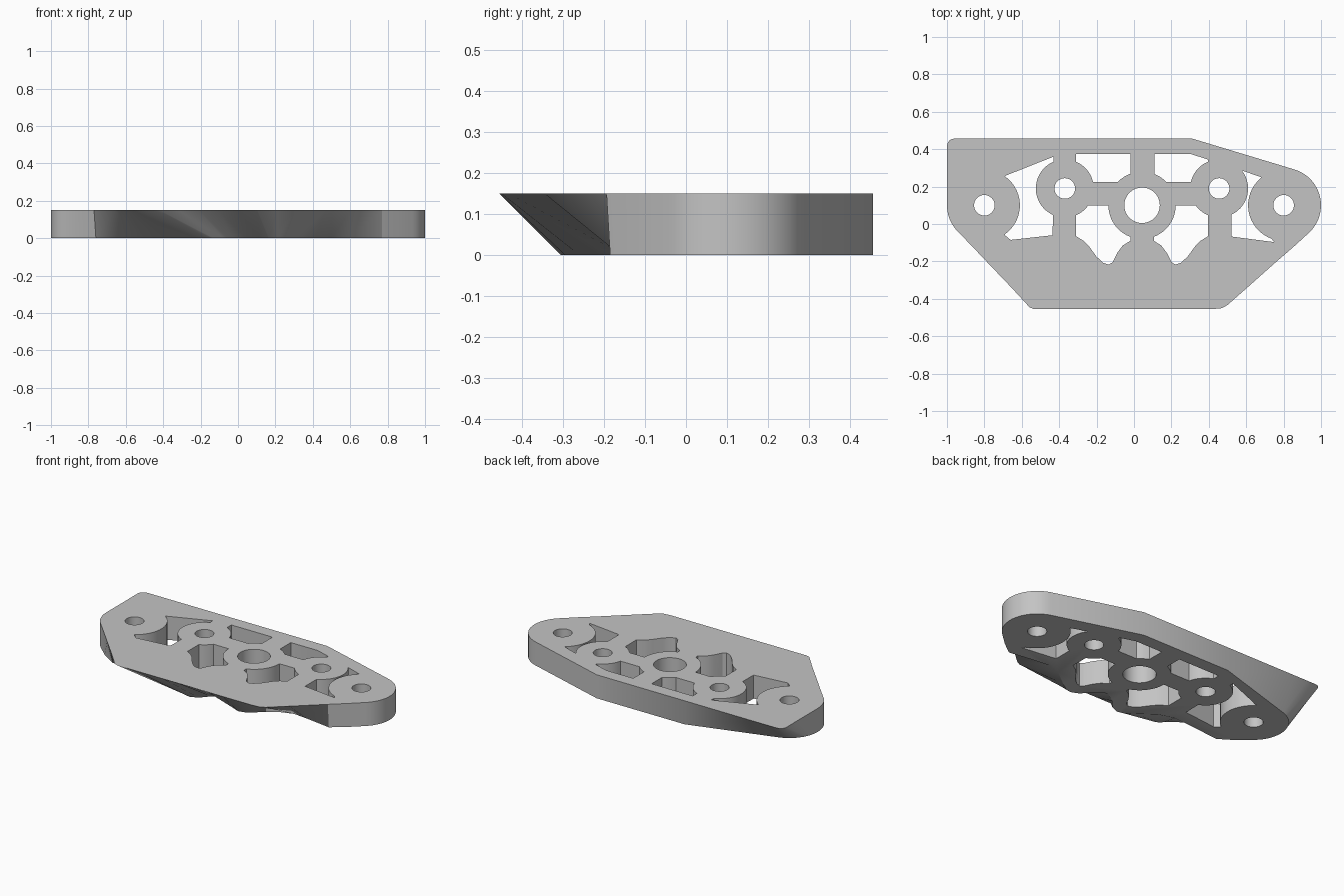
import bpy, bmesh
from math import cos, sin, radians, pi

cube = bpy.data.objects.get("Cube")
if cube:
    bpy.data.objects.remove(cube, do_unlink=True)

H = 0.15
END_X, END_Y, END_R = 0.8, 0.1, 0.2
MID = (0.043, 0.1)
PINS = [(-0.37, 0.19), (0.455, 0.19)]
ENDS = [(-END_X, END_Y), (END_X, END_Y)]

grey = bpy.data.materials.new("plain_grey")
grey.use_nodes = True
colour = (0.55, 0.55, 0.55, 1)
grey.diffuse_color = colour
grey.node_tree.nodes["Principled BSDF"].inputs["Base Color"].default_value = colour


def arc(centre, r, a, b, n):
    steps = [radians(a + (b - a) * i / n) for i in range(n + 1)]
    return [(centre[0] + r * cos(t), centre[1] + r * sin(t)) for t in steps]


def loft(name, low, high, z0, z1):
    """Solid between two outlines with matching points."""
    bm = bmesh.new()
    a = [bm.verts.new((x, y, z0)) for x, y in low]
    b = [bm.verts.new((x, y, z1)) for x, y in high]
    n = len(a)
    bm.faces.new(a[::-1])
    bm.faces.new(b)
    for i in range(n):
        j = (i + 1) % n
        bm.faces.new((a[i], a[j], b[j], b[i]))
    bmesh.ops.recalc_face_normals(bm, faces=bm.faces)
    mesh = bpy.data.meshes.new(name)
    bm.to_mesh(mesh)
    bm.free()
    obj = bpy.data.objects.new(name, mesh)
    bpy.context.collection.objects.link(obj)
    mesh.materials.append(grey)
    return obj


def prism(name, points, margin):
    return loft(name, points, points, -margin, H + margin)


def cut(target, tool):
    """Subtract the tool from the target, then drop the tool."""
    tool.hide_render = True
    mod = target.modifiers.new("cut", "BOOLEAN")
    mod.operation = "DIFFERENCE"
    mod.solver = "EXACT"
    mod.object = tool
    bpy.context.view_layer.objects.active = target
    bpy.ops.object.modifier_apply(modifier=mod.name)
    bpy.data.objects.remove(tool, do_unlink=True)


# Shared right end and back edge
right_end = arc(ENDS[1], END_R, -48, 73, 16)
back = [(0.31, 0.457), (-0.31, 0.457)]

# Left end: round below, squared corner above
low_left = arc(ENDS[0], END_R, 107, 180, 9) + arc(ENDS[0], END_R, 186, 228, 6)
high_left = [(-0.8, 0.457), (-0.9, 0.457)] + arc((-0.96, 0.417), 0.04, 90, 180, 4)
high_left += [(-1, 0.33), (-1, 0.22), (-1, 0.1)] + arc(ENDS[0], END_R, 186, 228, 6)

# Front: scalloped below, straight above
low_front = [(-.86, -.115), (-.76, -.18), (-.5, -.155), (-.43, -.15), (-.33, -.18),
             (-.22, -.26), (-.17, -.295), (-.13, -.305), (-.08, -.285), (-.03, -.23),
             (.043, -.18), (.116, -.23), (.166, -.285), (.215, -.305), (.255, -.295),
             (.305, -.26), (.41, -.18), (.5, -.15), (.6, -.16), (.77, -.185), (.85, -.125)]
high_front = [(-.86, -.125), (-.77, -.22), (-.66, -.335), (-.6, -.4), (-.575, -.427)]
high_front += [(-.56, -.445), (-.535, -.455)]
high_front += [(-.42 + .105 * i, -.455) for i in range(9)]
high_front += [(.47, -.45), (.5, -.433), (.6, -.345), (.77, -.194), (.85, -.125)]

plate = loft("mounting_plate", right_end + back + low_left + low_front,
             right_end + back + high_left + high_front, 0, H)

# Lightening pockets, trimmed by the round bosses
front_pocket = [(-.31, .1), (-.31, -.065), (-.27, -.09), (-.24, -.12), (-.2, -.175),
                (-.165, -.207), (-.135, -.217), (-.115, -.205), (-.09, -.155),
                (-.06, -.115), (-.02, -.09), (-.02, .1)]
pockets = {
    "left_end_pocket": [(-.695, .255), (-.43, .36), (-.435, -.06), (-.66, -.085), (-.69, -.06)],
    "right_end_pocket": [(.58, .285), (.68, .25), (.72, -.06), (.75, -.097), (.52, -.067), (.52, .2)],
    "back_left_pocket": [(-.31, .375), (-.02, .375), (-.02, .225), (-.31, .225)],
    "back_right_pocket": [(.11, .375), (.3, .375), (.395, .345), (.395, .225), (.11, .225)],
    "front_left_pocket": front_pocket,
    "front_right_pocket": [(2 * MID[0] - x, y) for x, y in front_pocket],
}
bosses = [(c, 0.19) for c in ENDS] + [(c, 0.155) for c in PINS] + [(MID, 0.18)]
for name, outline in pockets.items():
    pocket = prism(name, outline, 0.05)
    for centre, r in bosses:
        cut(pocket, prism("boss", arc(centre, r, 2, 354.5, 47), 0.1))
    cut(plate, pocket)

# Bolt holes and centre bore
for centre, r in [(c, 0.055) for c in ENDS + PINS] + [(MID, 0.095)]:
    cut(plate, prism("bore", arc(centre, r, 0, 348.75, 31), 0.1))

bpy.ops.object.select_all(action="DESELECT")
plate.select_set(True)
bpy.context.view_layer.objects.active = plate
bpy.ops.object.shade_smooth_by_angle(angle=radians(30))
